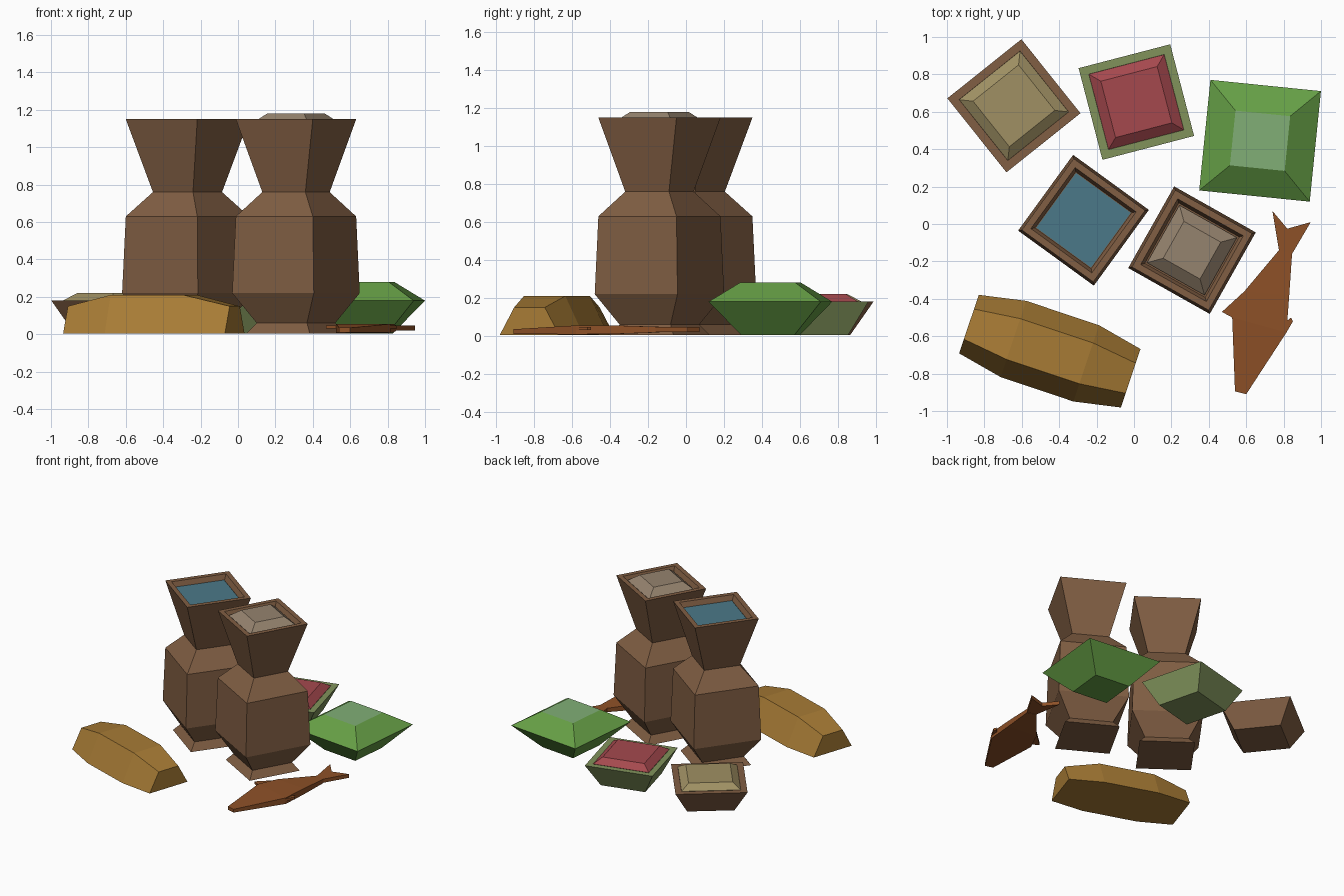
import bpy, bmesh
from math import sin, cos, radians

if "Cube" in bpy.data.objects:
    bpy.data.objects.remove(bpy.data.objects["Cube"])

# sRGB-looking colours stored as linear diffuse values
def material(name, rgb):
    m = bpy.data.materials.new(name)
    m.diffuse_color = [c ** 2.2 for c in rgb] + [1]
    m.use_nodes = True
    m.node_tree.nodes["Principled BSDF"].inputs["Base Color"].default_value = m.diffuse_color
    return m

CLAY = material("clay", (.50, .37, .27))
WATER = material("water", (.30, .47, .53))
GRAIN = material("pale_grain", (.58, .51, .43))
SEED = material("seed", (.62, .56, .39))
GREEN = material("olive_green", (.50, .57, .36))
RED = material("red_filling", (.64, .29, .31))
LEAF = material("leaf", (.40, .62, .28))
LEAF_TOP = material("pale_leaf", (.50, .68, .46))
CRUST = material("crust", (.65, .48, .22))
FISH = material("fish_skin", (.55, .32, .17))

def loft(name, rings, mat):
    """Skin a list of equally long point rings and cap both ends."""
    bm = bmesh.new()
    vs = [[bm.verts.new(p) for p in r] for r in rings]
    n = len(rings[0])
    for a, b in zip(vs, vs[1:]):
        for i in range(n):
            j = (i + 1) % n
            bm.faces.new((a[i], a[j], b[j], b[i]))
    bm.faces.new(vs[0])
    bm.faces.new(vs[-1])
    bmesh.ops.recalc_face_normals(bm, faces=bm.faces)
    me = bpy.data.meshes.new(name)
    bm.to_mesh(me)
    bm.free()
    me.materials.append(mat)
    ob = bpy.data.objects.new(name, me)
    bpy.context.collection.objects.link(ob)
    return ob

def square_loft(name, x, y, angle, profile, mat):
    """Four-sided lathe: profile holds (corner radius, z)."""
    rings = []
    for r, z in profile:
        angs = [radians(angle + 90 * i) for i in range(4)]
        rings.append([(x + r * cos(a), y + r * sin(a), z) for a in angs])
    return loft(name, rings, mat)

def prism(name, outline, z0, z1, mat):
    return loft(name, [[(x, y, z) for x, y in outline] for z in (z0, z1)], mat)

# Tall jars with recessed mouths
JAR = [(.275, .005), (.218, .06), (.354, .22), (.334, .63), (.187, .76),
       (.334, 1.15), (.285, 1.15), (.262, 1.11)]
square_loft("water_jar", -.27, .02, 9, JAR, CLAY)
square_loft("water", -.27, .02, 9, [(.25, 1.10), (.256, 1.115)], WATER)
square_loft("grain_jar", .31, -.14, 15.6, JAR, CLAY)
square_loft("grain", .31, -.14, 15.6, [(.25, 1.10), (.25, 1.125), (.16, 1.18)], GRAIN)

# Bowls with heaped filling
BOWL = [(.235, .005), (.358, .18), (.295, .18), (.28, .165)]
HEAP = [(.27, .16), (.294, .181), (.22, .22)]
for name, x, y, ang, outer, inner in (("seed", -.642, .632, -6.4, CLAY, SEED),
                                      ("fruit", .0125, .652, -30.4, GREEN, RED)):
    square_loft(name + "_bowl", x, y, ang, BOWL, outer)
    square_loft(name + "_heap", x, y, ang, HEAP, inner)

# Leafy vegetable with a pale flat top
veg = square_loft("cabbage", .674, .445, 39.2,
                  [(.2, .005), (.42, .18), (.208, .28)], LEAF)
veg.data.materials.append(LEAF_TOP)
max(veg.data.polygons, key=lambda p: p.center.z).material_index = 1

# Bread loaf: trapezoid sections along a slanted axis
ca, sa = cos(radians(-18.5)), sin(radians(-18.5))
rings = []
for t, half, top, h in ((-.456, .165, .085, .15), (-.205, .215, .115, .21),
                        (.205, .215, .115, .21), (.456, .165, .085, .15)):
    rings.append([(-.45 + t * ca - s * sa, -.68 + t * sa + s * ca, z)
                  for s, z in ((-half, .005), (half, .005), (top, h), (-top, h))])
loft("bread_loaf", rings, CRUST)

# Fish: flat body sections from head to tail (left, right, low, high)
sections = [((.54, -.895), (.60, -.91), .01, .035),
            ((.525, -.50), (.815, -.58), .008, .055),
            ((.59, -.36), (.83, -.38), .01, .055),
            ((.775, -.14), (.845, -.16), .018, .048)]
loft("fish_body", [[(*l, a), (*r, a), (*r, b), (*l, b)] for l, r, a, b in sections], FISH)
prism("fish_tail", [(.775, -.14), (.845, -.16), (.945, .01), (.82, -.025), (.74, .07)],
      .02, .048, FISH)
prism("fish_back_fin", [(.47, -.47), (.525, -.50), (.60, -.44), (.59, -.36)], .03, .048, FISH)
prism("fish_belly_fin", [(.80, -.58), (.815, -.58), (.85, -.52), (.84, -.50), (.79, -.54)],
      .03, .048, FISH)
